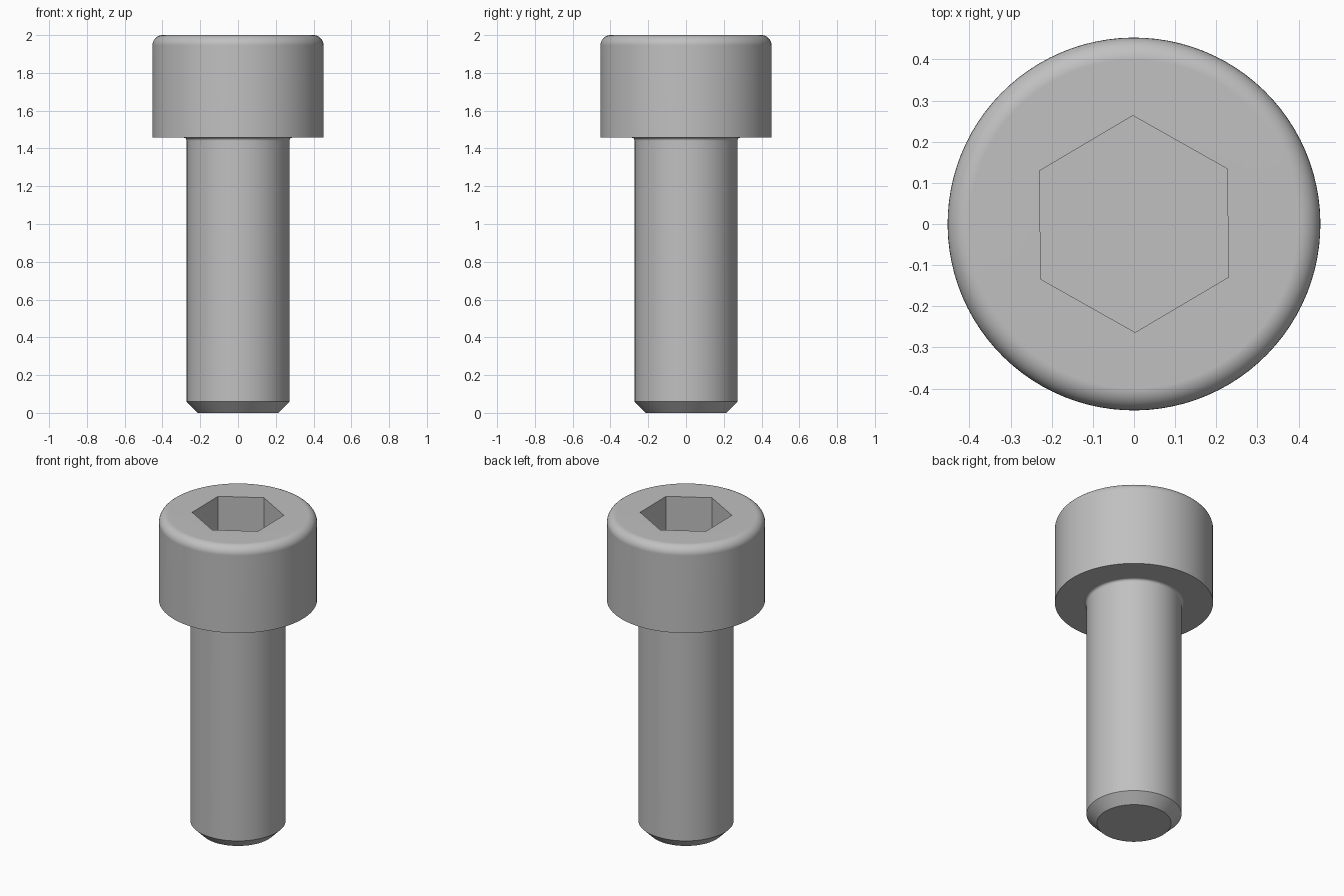
import bpy
import bmesh
from math import cos, sin, pi, radians

cube = bpy.data.objects.get("Cube")
if cube:
    bpy.data.objects.remove(cube, do_unlink=True)

SEGMENTS = 96
HEAD_R, SHANK_R, TIP_R = 0.453, 0.272, 0.213
HEAD_Z, TOP_Z, CHAMFER_Z = 1.457, 2.0, 0.059
ROUND, FILLET = 0.054, 0.016
SOCKET_FLAT, SOCKET_DEPTH = 0.228, 0.27
START = pi / 2 + radians(0.6)      # a socket corner points to the back


def arc(cx, cz, r, a0, a1, steps):
    """Points (radius, height) on an arc of the profile."""
    angles = [radians(a0 + (a1 - a0) * i / steps) for i in range(steps + 1)]
    return [(cx + r * cos(a), cz + r * sin(a)) for a in angles]


def ring(bm, r, z, hexagon=False):
    """One loop of vertices, round or six-sided."""
    verts = []
    for i in range(SEGMENTS):
        a = 2 * pi * i / SEGMENTS
        d = r / cos(a % (pi / 3) - pi / 6) if hexagon else r
        verts.append(bm.verts.new((d * cos(START + a), d * sin(START + a), z)))
    return verts


bm = bmesh.new()

# Shank with chamfered tip, under-head fillet, head with rounded rim
profile = [(TIP_R, 0), (SHANK_R, CHAMFER_Z)]
profile += arc(SHANK_R + FILLET, HEAD_Z - FILLET, FILLET, 180, 90, 4)
profile += [(HEAD_R, HEAD_Z)]
profile += arc(HEAD_R - ROUND, TOP_Z - ROUND, ROUND, 0, 90, 8)
rings = [ring(bm, r, z) for r, z in profile]

# Hexagonal socket
rings += [ring(bm, SOCKET_FLAT, z, True) for z in (TOP_Z, TOP_Z - SOCKET_DEPTH)]

for low, high in zip(rings, rings[1:]):
    for i in range(SEGMENTS):
        j = (i + 1) % SEGMENTS
        bm.faces.new((low[i], low[j], high[j], high[i]))

# Tip and socket floor
bm.faces.new(rings[0][::-1])
bm.faces.new(rings[-1])

mesh = bpy.data.meshes.new("socket_head_screw")
bm.to_mesh(mesh)
bm.free()
screw = bpy.data.objects.new("socket_head_screw", mesh)
bpy.context.collection.objects.link(screw)

# Plain grey steel
STEEL = (0.53, 0.53, 0.53, 1)
steel = bpy.data.materials.new("grey_steel")
steel.use_nodes = True
steel.diffuse_color = STEEL
steel.node_tree.nodes["Principled BSDF"].inputs["Base Color"].default_value = STEEL
mesh.materials.append(steel)

bpy.ops.object.select_all(action="DESELECT")
screw.select_set(True)
bpy.context.view_layer.objects.active = screw
bpy.ops.object.shade_smooth_by_angle(angle=radians(30))
weighted = screw.modifiers.new("flat_face_normals", "WEIGHTED_NORMAL")
weighted.keep_sharp = True
